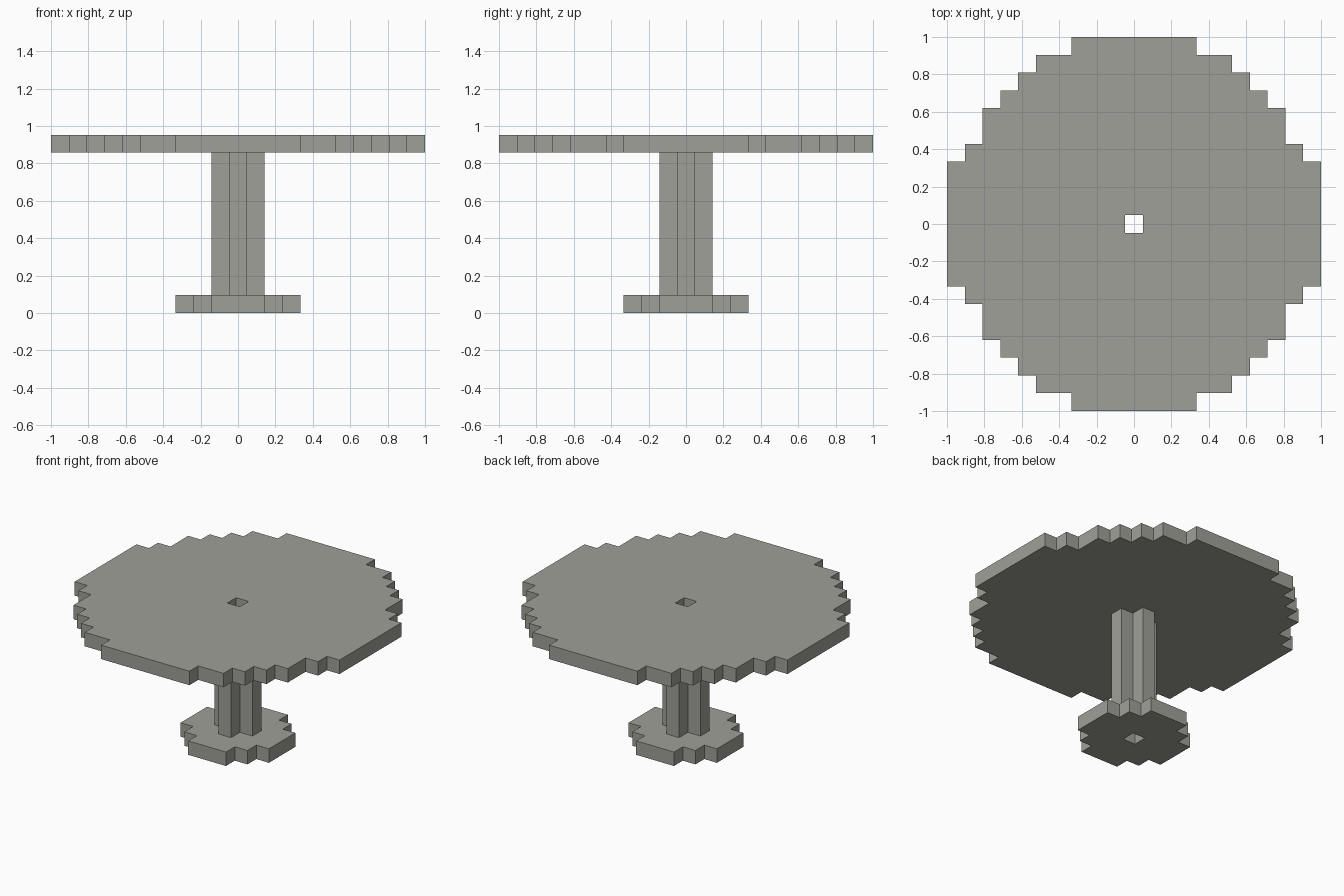
import bpy
import bmesh

cube = bpy.data.objects.get("Cube")
if cube:
    bpy.data.objects.remove(cube, do_unlink=True)

U = 2 / 21  # one block

stone = bpy.data.materials.new("warm grey stone")
stone.use_nodes = True
colour = (0.35, 0.35, 0.32, 1)
stone.diffuse_color = colour
stone.node_tree.nodes["Principled BSDF"].inputs["Base Color"].default_value = colour


def block_disc(name, reach, z0, z1, caps=True):
    """Stepped disc of blocks; reach[k] is the half-width of rows +k and -k.
    The centre block is left out as a shaft."""
    n = len(reach) - 1
    cells = {(x, y) for y in range(-n, n + 1)
             for x in range(-reach[abs(y)], reach[abs(y)] + 1)} - {(0, 0)}
    bm = bmesh.new()
    verts = {}

    def vert(x, y, z):
        if (x, y, z) not in verts:
            verts[x, y, z] = bm.verts.new(((x - 0.5) * U, (y - 0.5) * U, z * U))
        return verts[x, y, z]

    for x, y in sorted(cells):
        ring = [(x, y), (x + 1, y), (x + 1, y + 1), (x, y + 1)]
        if caps:
            bm.faces.new([vert(*p, z1) for p in ring])
            bm.faces.new([vert(*p, z0) for p in reversed(ring)])
        # walls only where there is no neighbouring block
        for i, (dx, dy) in enumerate([(0, -1), (1, 0), (0, 1), (-1, 0)]):
            if (x + dx, y + dy) not in cells:
                a, b = ring[i], ring[(i + 1) % 4]
                bm.faces.new([vert(*a, z0), vert(*b, z0), vert(*b, z1), vert(*a, z1)])
    mesh = bpy.data.meshes.new(name)
    bm.to_mesh(mesh)
    bm.free()
    mesh.materials.append(stone)
    obj = bpy.data.objects.new(name, mesh)
    bpy.context.collection.objects.link(obj)
    return obj


# Foot, cross-shaped hollow column and round top
block_disc("base", [3, 3, 2, 1], 0, 1)
block_disc("column", [1, 0], 1, 9, caps=False)
block_disc("table_top", [10, 10, 10, 10, 9, 8, 8, 7, 6, 5, 3], 9, 10)
